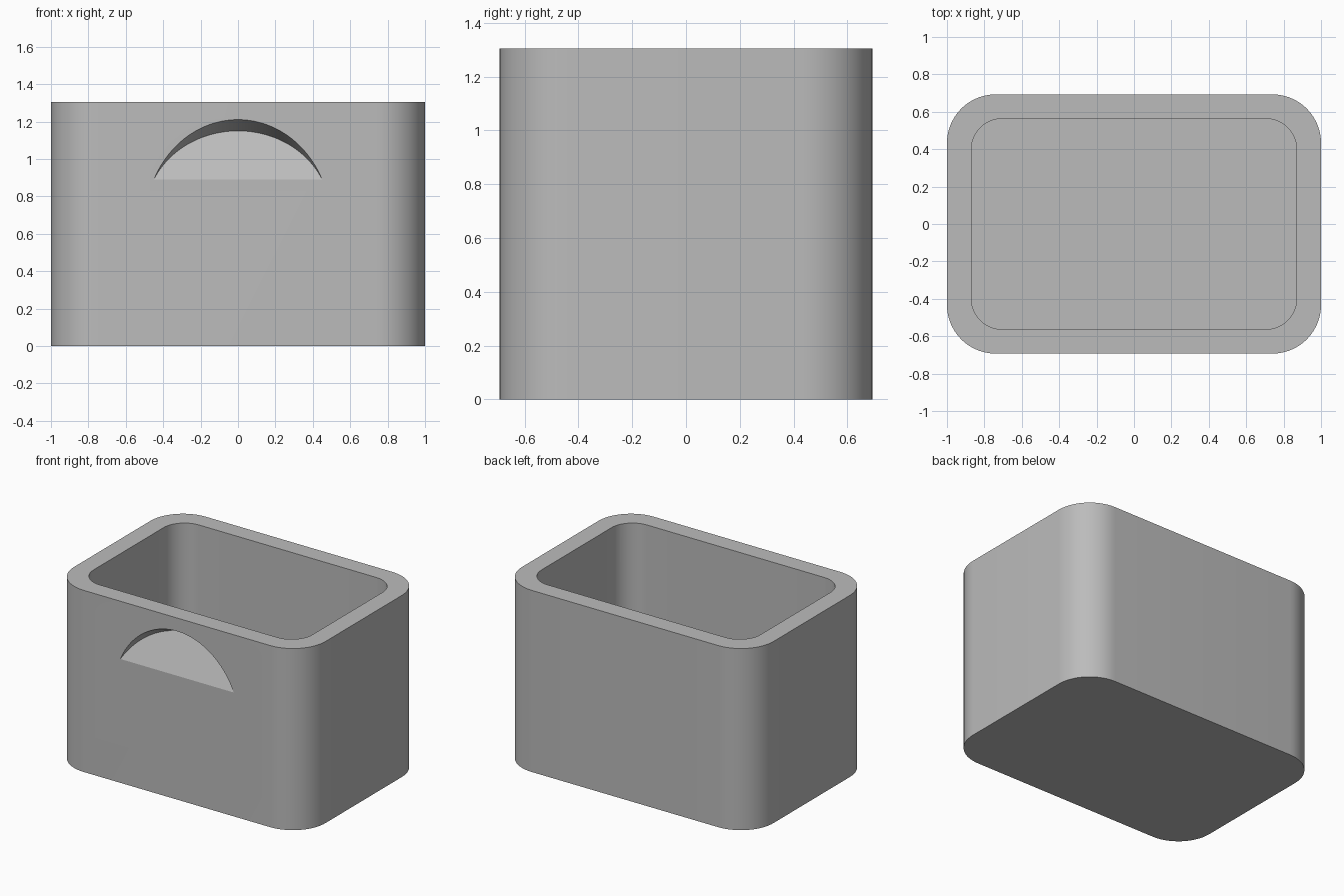
import bpy, bmesh, math
from mathutils import Matrix, Vector

cube = bpy.data.objects.get("Cube")
if cube:
    bpy.data.objects.remove(cube, do_unlink=True)

HALF_X, HALF_Y, HEIGHT = 1.0, 0.693, 1.305
WALL = 0.13

grey = bpy.data.materials.new("plain grey")
grey.use_nodes = True
colour = (0.5, 0.5, 0.5, 1)
grey.diffuse_color = colour
grey.node_tree.nodes["Principled BSDF"].inputs["Base Color"].default_value = colour


def add_object(name, bm):
    bmesh.ops.recalc_face_normals(bm, faces=bm.faces)
    mesh = bpy.data.meshes.new(name)
    bm.to_mesh(mesh)
    bm.free()
    mesh.materials.append(grey)
    obj = bpy.data.objects.new(name, mesh)
    bpy.context.collection.objects.link(obj)
    return obj


def rounded_block(name, hx, hy, radius, bottom, top, steps=14):
    """Rounded rectangle extruded straight up."""
    bm = bmesh.new()
    ring = []
    for corner, (sx, sy) in enumerate([(1, 1), (-1, 1), (-1, -1), (1, -1)]):
        for i in range(steps + 1):
            a = math.pi / 2 * (corner + i / steps)
            ring.append(bm.verts.new((sx * (hx - radius) + radius * math.cos(a),
                                      sy * (hy - radius) + radius * math.sin(a), bottom)))
    base = bm.faces.new(ring)
    grown = bmesh.ops.extrude_face_region(bm, geom=[base], use_keep_orig=True)["geom"]
    verts = [v for v in grown if isinstance(v, bmesh.types.BMVert)]
    bmesh.ops.translate(bm, verts=verts, vec=(0, 0, top - bottom))
    return add_object(name, bm)


# Outer body and the pocket that hollows it
body = rounded_block("container_body", HALF_X, HALF_Y, 0.26, 0, HEIGHT)
pocket = rounded_block("pocket_cutter", HALF_X - WALL, HALF_Y - WALL, 0.165, WALL, HEIGHT + 0.2)

# Tilted round cutter for the thumb scoop; its inner cap is the sloping scoop face
slope = Vector((0, 0.125, 0.26)).normalized()
outward = Vector((0, -slope.z, slope.y))
chord = Vector((0, -HALF_Y, 0.89))
radius, length = 0.495, 0.8
centre = chord - slope * 0.2065 + outward * length / 2
bm = bmesh.new()
bmesh.ops.create_cone(bm, cap_ends=True, segments=128, radius1=radius, radius2=radius, depth=length,
                      matrix=Matrix.Translation(centre) @ outward.to_track_quat('Z', 'X').to_matrix().to_4x4())
scoop = add_object("scoop_cutter", bm)

# Cut both away
for cutter in (pocket, scoop):
    cut = body.modifiers.new(cutter.name, 'BOOLEAN')
    cut.operation = 'DIFFERENCE'
    cut.solver = 'EXACT'
    cut.object = cutter
bpy.context.view_layer.objects.active = body
body.select_set(True)
for modifier in list(body.modifiers):
    bpy.ops.object.modifier_apply(modifier=modifier.name)
for cutter in (pocket, scoop):
    bpy.data.objects.remove(cutter, do_unlink=True)

bpy.ops.object.shade_smooth_by_angle(angle=math.radians(25))
